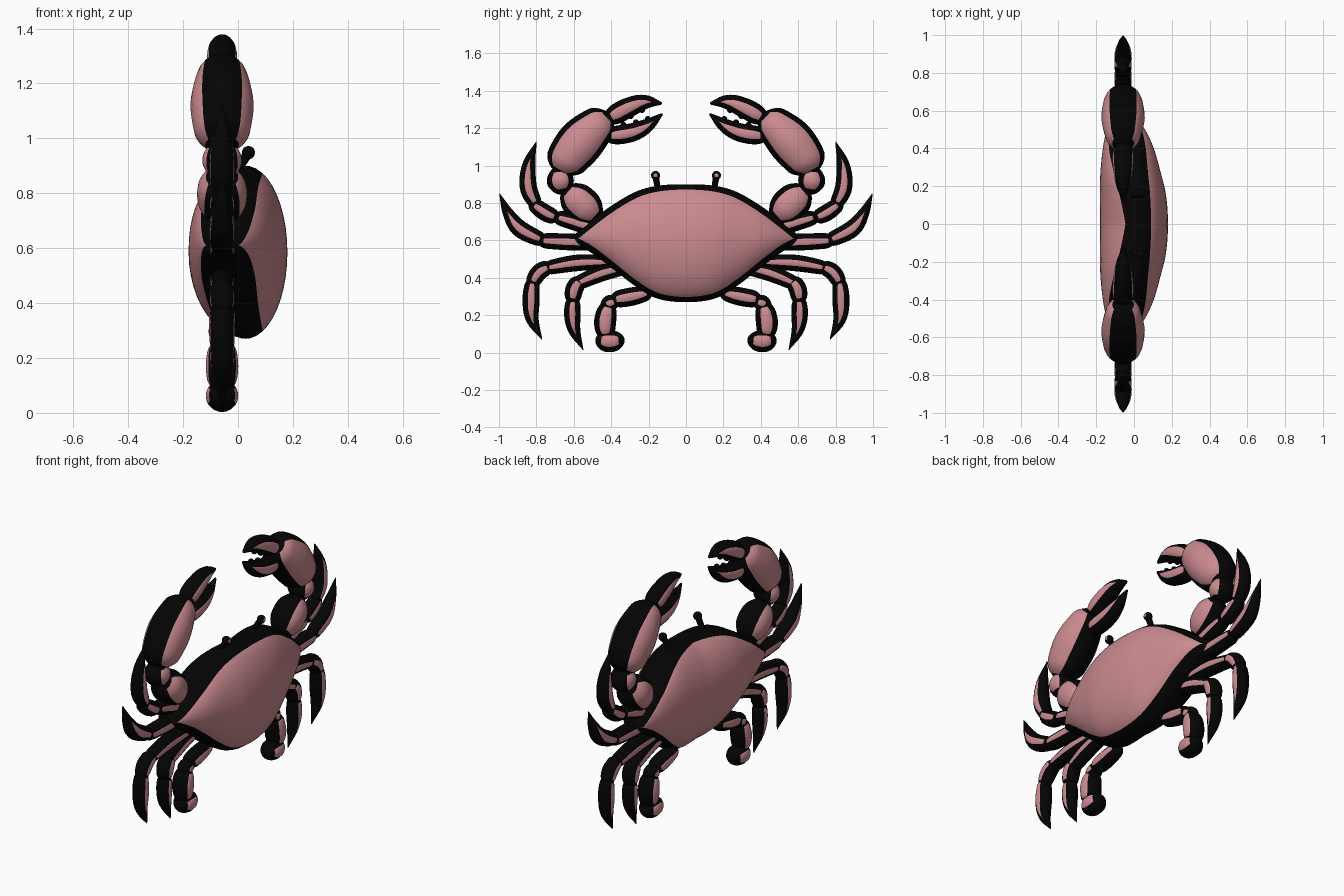
import bpy, bmesh, math
from mathutils import Vector

if "Cube" in bpy.data.objects:
    bpy.data.objects.remove(bpy.data.objects["Cube"])

XC = -0.058      # middle plane of the limbs
RIM = 0.028      # width of the black border

def material(name, rgb):
    m = bpy.data.materials.new(name)
    m.diffuse_color = (*rgb, 1)
    m.use_nodes = True
    m.node_tree.nodes["Principled BSDF"].inputs["Base Color"].default_value = m.diffuse_color
    return m

BLACK = material("black rim", (0.0012, 0.0012, 0.0012))
PINK = material("dusty pink", (0.60, 0.26, 0.28))

def spline(rows, t):
    """Smooth interpolation of equal-length tuples, t from 0 to 1."""
    n = len(rows) - 1
    f = min(max(t, 0), 1) * n
    i = min(int(f), n - 1)
    u = f - i
    p1, p2 = rows[i], rows[i + 1]
    p0 = rows[i - 1] if i else [2 * a - b for a, b in zip(p1, p2)]
    p3 = rows[i + 2] if i + 2 <= n else [2 * b - a for a, b in zip(p1, p2)]
    return [0.5 * (2 * b + (c - a) * u + (2 * a - 5 * b + 4 * c - d) * u * u
            + (3 * b - a - 3 * c + d) * u ** 3) for a, b, c, d in zip(p0, p1, p2, p3)]

def finish(name, bm, mirror):
    bmesh.ops.recalc_face_normals(bm, faces=bm.faces)
    me = bpy.data.meshes.new(name)
    for f in bm.faces:
        f.smooth = True
    bm.to_mesh(me)
    bm.free()
    me.materials.append(BLACK)
    me.materials.append(PINK)
    ob = bpy.data.objects.new(name, me)
    bpy.context.collection.objects.link(ob)
    if mirror:
        mod = ob.modifiers.new("mirror", 'MIRROR')
        mod.use_axis = (False, True, False)
        mod.use_mirror_merge = False
    return ob

def loft(name, rings, steps, mirror):
    """rings: (centre, side direction, half width, depth +x, depth -x, inside, rim, -x roundness)"""
    bm = bmesh.new()
    half = steps + 4
    loops = []
    for c, side, h, dp, dm, _, rim, e in rings:
        a0 = math.acos(min(1, max(0, (h - rim) / h)))
        angs = [0, a0 / 4, a0 / 1.7] + [a0 + (math.pi - 2 * a0) * i / steps
                                        for i in range(steps + 1)]
        angs += [math.pi - a0 / 1.7, math.pi - a0 / 4]
        loop = []
        for k, a in enumerate(angs + angs):
            s = math.sin(a)
            back = k >= len(angs)
            x = -dm * s ** e if back else dp * s
            loop.append(bm.verts.new(c + side * (h * math.cos(a) * (-1 if back else 1))
                                     + Vector((x, 0, 0))))
        loops.append(loop)
    n = len(loops[0])
    half = n // 2
    for k in range(len(loops) - 1):
        for j in range(n):
            f = bm.faces.new((loops[k][j], loops[k][(j + 1) % n],
                              loops[k + 1][(j + 1) % n], loops[k + 1][j]))
            on_panel = 3 <= j % half < 3 + steps
            wide = max(rings[k][2] - rings[k][6], rings[k + 1][2] - rings[k + 1][6]) > 0
            f.material_index = int(on_panel and wide and rings[k][5] and rings[k + 1][5])
    bm.faces.new(loops[0])
    bm.faces.new(loops[-1][::-1])
    return finish(name, bm, mirror)

def limb(name, pts, radii, depth=1.0):
    """Rounded segment along (y, z) points, mirrored to the other side."""
    N = 24
    ts = [(1 - math.cos(math.pi * i / N)) / 2 for i in range(N + 1)]
    L = sum(math.dist(a, b) for a, b in zip(pts, pts[1:]))
    e = min(RIM * 1.15 / L, 0.3)
    ts = sorted(ts + [e, 1 - e])
    rings = []
    for t in ts:
        y, z = spline(pts, t)
        ya, za = spline(pts, max(0, t - 0.01))
        yb, zb = spline(pts, min(1, t + 0.01))
        d = Vector((0, yb - ya, zb - za)).normalized()
        r = max(spline([(q,) for q in radii], t)[0], 0.002)
        for dist, re in ((t * L, radii[0]), ((1 - t) * L, radii[-1])):
            c = min(re * 1.25, L / 2)               # rounded end caps
            if dist < c:
                r *= math.sqrt(max(0, 1 - (1 - dist / c) ** 2))
        r = max(r, 0.0015)
        rings.append((Vector((XC, y, z)), Vector((0, -d.z, d.y)), r, r * depth,
                      r * depth, e - 1e-6 <= t <= 1 - e + 1e-6, RIM, 1))
    return loft(name, rings, 6, True)

# shell: y, top, bottom, +x face, -x face, rim plane
half = [(0, .90, .27, .18, -.18, .028), (.15, .893, .288, .17, -.18, .018),
        (.27, .86, .355, .142, -.178, .004), (.4, .785, .455, .105, -.165, -.015),
        (.5, .71, .53, .058, -.145, -.035), (.58, .645, .575, -.0, -.115, -.052),
        (.62, .612, .602, -.052, -.066, -.06)]
rows = [(-r[0], *r[1:]) for r in half[:0:-1]] + half
rings = []
for i in range(73):
    y, zt, zb, xp, xm, xc = spline(rows, i / 72)
    side = min(1, abs(y) / .4)
    rings.append((Vector((xc, y, (zt + zb) / 2)), Vector((0, 0, 1)), max((zt - zb) / 2, .002),
                  max(xp - xc, .002), max(xc - xm, .002), abs(y) < .60,
                  .027 + .012 * side, 1.15 - .6 * side))
loft("shell", rings, 16, False)

# claw arms
limb("claw_upper_arm", [(.462, .71), (.56, .797), (.655, .88)], [.078, .096, .078], .95)
limb("claw_wrist", [(.66, .845), (.672, .92), (.682, 1.0)], [.057, .072, .057])
limb("claw_palm", [(.685, .955), (.64, 1.03), (.56, 1.13), (.47, 1.22), (.41, 1.278)],
     [.085, .112, .125, .102, .072], .92)
limb("claw_upper_finger", [(.435, 1.24), (.313, 1.308), (.22, 1.34), (.128, 1.333)],
     [.055, .054, .039, .006])
limb("claw_lower_finger", [(.44, 1.155), (.297, 1.175), (.206, 1.215), (.125, 1.278)],
     [.05, .05, .037, .005])

# claw teeth
bm = bmesh.new()
for y, z in [(.36, 1.243), (.295, 1.265), (.235, 1.297), (.335, 1.22), (.268, 1.232), (.205, 1.25)]:
    v = bmesh.ops.create_icosphere(bm, subdivisions=2, radius=.016)["verts"]
    bmesh.ops.translate(bm, verts=v, vec=(XC, y, z))
finish("claw_teeth", bm, True)

# walking legs, from the top pair down
legs = {
    "first_leg": [([(.43, .645), (.57, .69), (.71, .73)], [.037, .045, .038]),
                  ([(.68, .715), (.755, .75), (.838, .81)], [.037, .045, .037]),
                  ([(.795, .78), (.842, .88), (.84, 1.005), (.80, 1.128)], [.036, .046, .035, .002])],
    "second_leg": [([(.46, .588), (.62, .592), (.795, .60)], [.04, .045, .04]),
                   ([(.745, .59), (.885, .66), (.95, .745), (.997, .85)], [.038, .046, .030, .002])],
    "third_leg": [([(.38, .485), (.58, .48), (.76, .45)], [.036, .044, .037]),
                  ([(.715, .465), (.785, .43), (.835, .35)], [.037, .045, .038]),
                  ([(.82, .40), (.828, .29), (.822, .18), (.77, .07)], [.036, .046, .035, .002])],
    "fourth_leg": [([(.30, .46), (.45, .425), (.605, .36)], [.036, .044, .037]),
                   ([(.555, .40), (.597, .34), (.607, .255)], [.04, .048, .04]),
                   ([(.603, .30), (.608, .21), (.597, .12), (.55, .015)], [.037, .044, .033, .002])],
    "swimming_leg": [([(.18, .325), (.29, .30), (.405, .28)], [.037, .049, .044]),
                     ([(.36, .28), (.405, .265), (.455, .245)], [.038, .044, .038]),
                     ([(.41, .275), (.432, .17), (.428, .07)], [.046, .059, .046]),
                     ([(.485, .068), (.408, .062), (.328, .068)], [.05, .059, .048])],
}
for name, parts in legs.items():
    for i, (pts, radii) in enumerate(parts):
        limb(f"{name}_segment_{i + 1}", pts, radii)

# eyes on stalks, pink dot on the outward face
bm = bmesh.new()
foot, head = Vector((-.002, .152, .885)), Vector((.038, .163, .948))
axis = head - foot
s = bmesh.ops.create_cone(bm, segments=16, radius1=.016, radius2=.018, depth=axis.length)["verts"]
bmesh.ops.rotate(bm, verts=s, matrix=axis.to_track_quat('Z', 'Y').to_matrix())
bmesh.ops.translate(bm, verts=s, vec=(foot + head) / 2)
s = bmesh.ops.create_icosphere(bm, subdivisions=4, radius=.024)["verts"]
for f in {f for v in s for f in v.link_faces}:
    f.material_index = int(f.calc_center_median().x > .0215)
bmesh.ops.translate(bm, verts=s, vec=head)
finish("eye_stalks", bm, True)
